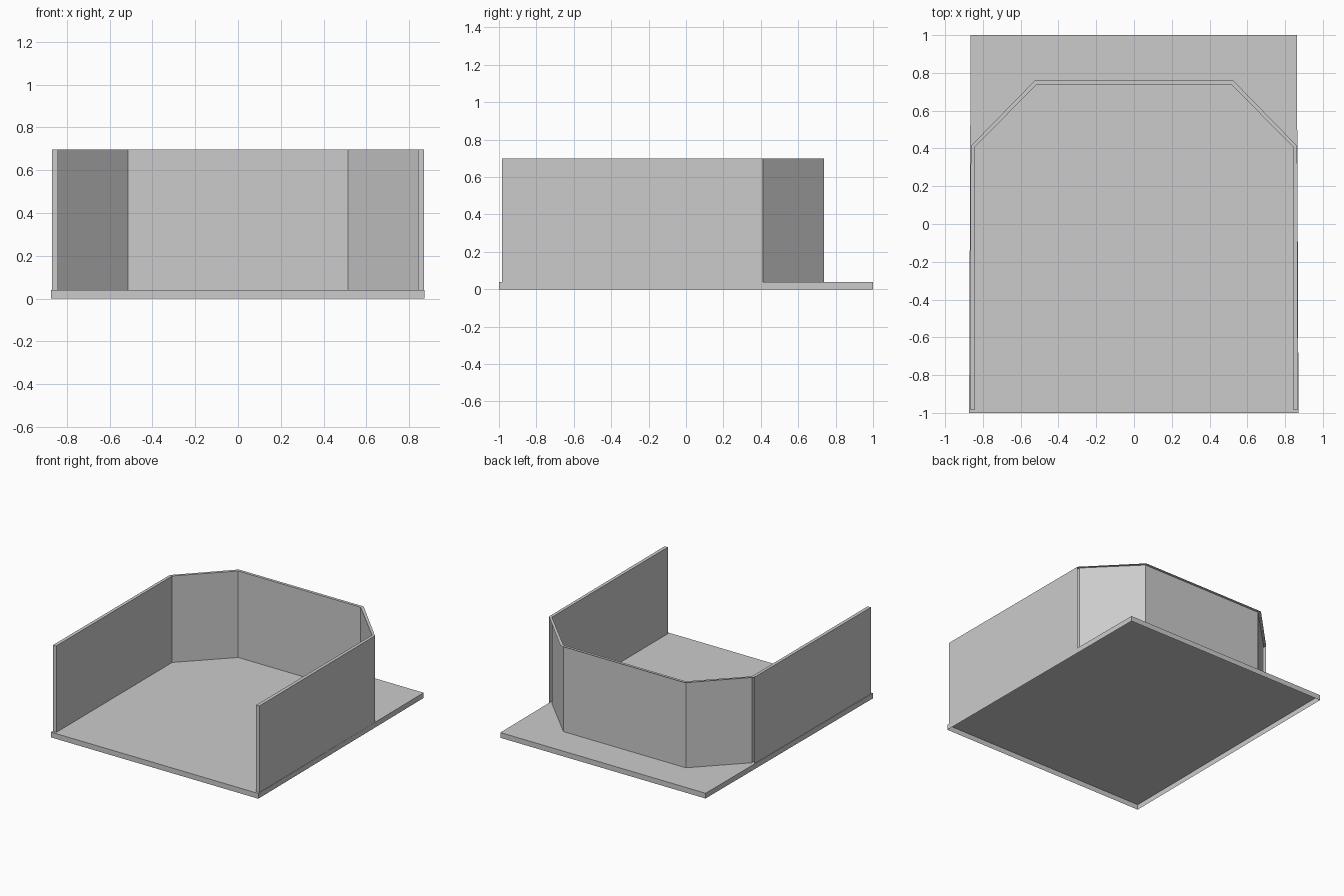
import bpy

if "Cube" in bpy.data.objects:
    bpy.data.objects.remove(bpy.data.objects["Cube"])

BASE_TOP, WALL_TOP = 0.04, 0.698


def make_object(name, verts, faces):
    mesh = bpy.data.meshes.new(name)
    mesh.from_pydata(verts, [], faces)
    mesh.update()
    obj = bpy.data.objects.new(name, mesh)
    bpy.context.collection.objects.link(obj)
    return obj


def open_prism(name, outline, z0, z1, skip=()):
    """Sides and top of a counter-clockwise outline, open underneath."""
    n = len(outline)
    verts = [(x, y, z) for z in (z0, z1) for x, y in outline]
    faces = [tuple(range(n, 2 * n))]
    faces += [(i, (i + 1) % n, (i + 1) % n + n, i + n)
              for i in range(n) if i not in skip]
    return make_object(name, verts, faces)


# floor tray, very slightly wider at the front, hollow underneath
open_prism("floor_tray", [(-0.873, -1), (0.871, -1), (0.862, 1), (-0.865, 1)], 0, BASE_TOP)

# straight side walls, open at the back end behind the angled corners
right = [(0.841, -0.983), (0.868, -0.983), (0.864, 0.413), (0.841, 0.41)]
open_prism("right_wall", right, BASE_TOP, WALL_TOP, skip=(2,))
left = [(-x, y) for x, y in reversed(right)]
open_prism("left_wall", left, BASE_TOP, WALL_TOP, skip=(0,))

# thin back wall with two angled corners, facing inward
inner = [(0.841, 0.41), (0.515, 0.738), (-0.515, 0.738), (-0.841, 0.41)]
outer = [(0.864, 0.413), (0.525, 0.76), (-0.525, 0.76), (-0.864, 0.413)]
n = len(inner)
verts = [(x, y, z) for z in (BASE_TOP, WALL_TOP) for x, y in inner]
make_object("back_wall", verts,
            [(i + 1, i, i + n, i + 1 + n) for i in range(n - 1)])

# flat rim overhanging the outside of the back wall
verts = [(x, y, WALL_TOP) for x, y in inner + outer]
make_object("back_wall_rim", verts,
            [(i, i + n, i + 1 + n, i + 1) for i in range(n - 1)])
